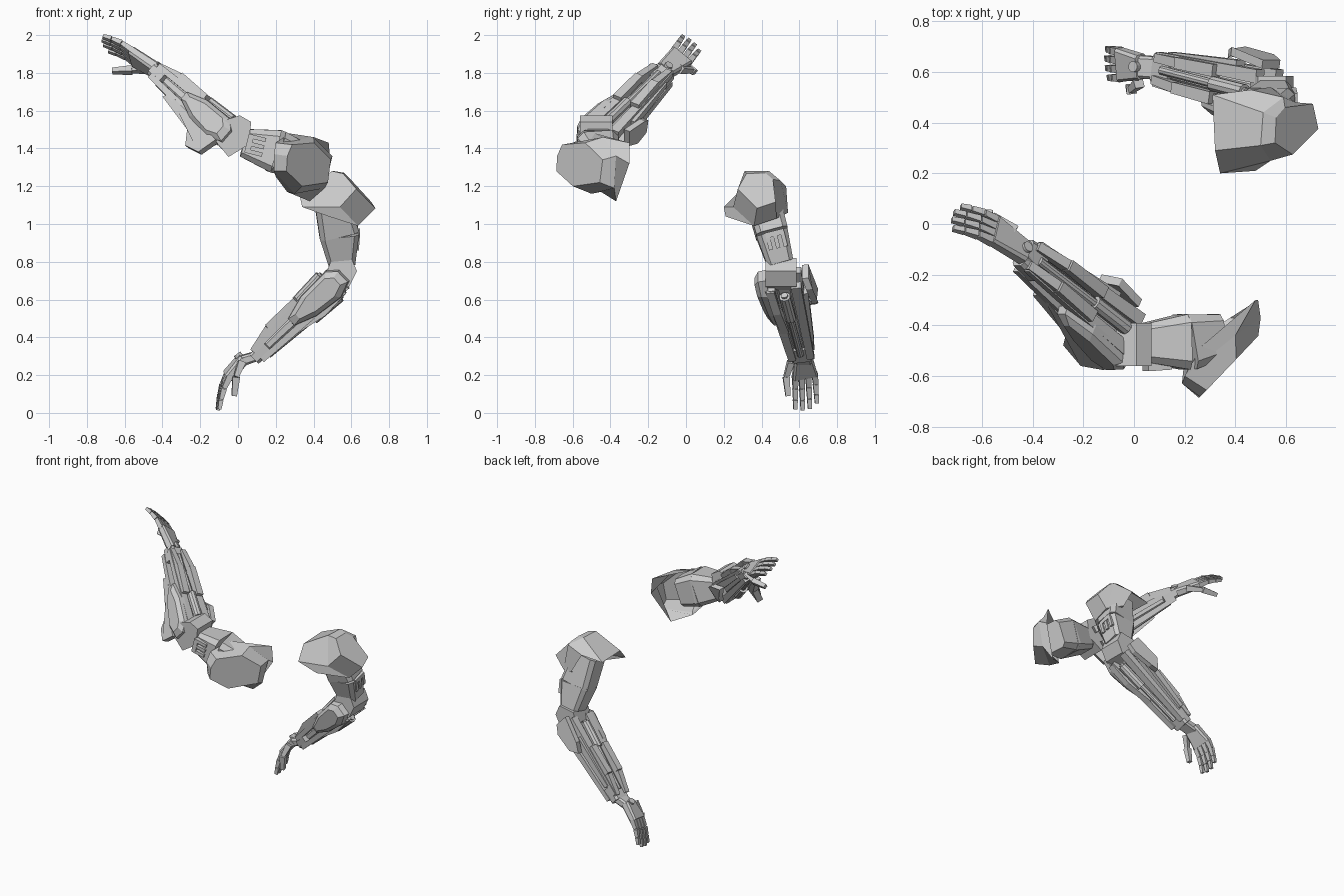
import bpy, bmesh, math
from mathutils import Vector as V

if "Cube" in bpy.data.objects:
    bpy.data.objects.remove(bpy.data.objects["Cube"])

grey = bpy.data.materials.new("light_grey")
grey.diffuse_color = (0.6, 0.6, 0.6, 1)
grey.use_nodes = True
grey.node_tree.nodes["Principled BSDF"].inputs["Base Color"].default_value = grey.diffuse_color


def mesh(name, verts, faces):
    me = bpy.data.meshes.new(name)
    me.from_pydata([tuple(v) for v in verts], [], faces)
    me.materials.append(grey)
    ob = bpy.data.objects.new(name, me)
    bpy.context.collection.objects.link(ob)
    return ob


def loft(name, rings, cap_start=True, cap_end=True):
    """Skin a list of equal-length rings of points."""
    n = len(rings[0])
    faces = [(k * n + i, k * n + (i + 1) % n, (k + 1) * n + (i + 1) % n, (k + 1) * n + i)
             for k in range(len(rings) - 1) for i in range(n)]
    if cap_start:
        faces.append(tuple(reversed(range(n))))
    if cap_end:
        faces.append(tuple((len(rings) - 1) * n + i for i in range(n)))
    return mesh(name, [p for r in rings for p in r], faces)


def flatten(points):
    """Project a ring of points onto its mean plane."""
    pts = [V(p) for p in points]
    c = sum(pts, V()) / len(pts)
    nrm = sum(((pts[i - 1] - c).cross(p - c) for i, p in enumerate(pts)), V()).normalized()
    return [p - nrm * (p - c).dot(nrm) for p in pts]


def frame(p, q, side):
    w = (V(q) - V(p)).normalized()
    s = (V(side) - V(side).dot(w) * w).normalized()
    return w, s, w.cross(s)


def beam(name, p, q, size0, size1, side, chamfer=0.0):
    """Tapered bar from p to q; sizes are (along side, across side)."""
    w, s, n = frame(p, q, side)
    rings = []
    for c, (a, b) in ((V(p), size0), (V(q), size1)):
        a, b = a / 2, b / 2
        if chamfer:
            k = chamfer * min(a, b)
            pts = [(a, -b + k), (a, b - k), (a - k, b), (-a + k, b),
                   (-a, b - k), (-a, -b + k), (-a + k, -b), (a - k, -b)]
        else:
            pts = [(a, -b), (a, b), (-a, b), (-a, -b)]
        rings.append([c + s * u + n * v for u, v in pts])
    return loft(name, rings)


def rod(name, p, q, r, sides=10):
    w, s, n = frame(p, q, (0.31, 0.2, 0.93))
    ring = [s * r * math.cos(t) + n * r * math.sin(t)
            for t in (2 * math.pi * i / sides for i in range(sides))]
    return loft(name, [[V(c) + o for o in ring] for c in (p, q)])


def forearm(arm, elbow, wrist, flap, inner):
    """Bundle of bars, pistons and armour plates around the elbow-wrist axis."""
    w, g, n = frame(elbow, wrist, (0, -1, 0))
    length = (V(wrist) - V(elbow)).length

    def at(t, a, b):
        return V(elbow) + w * t * length + g * a + n * b

    beam(arm + "_forearm_core", at(0.08, 0, 0), at(0.9, 0, 0), (0.10, 0.08), (0.07, 0.05), g, 0.5)
    # long structural bars
    for i, (a, b) in enumerate(((0.07, 0.055), (-0.07, 0.055), (0.07, -0.055), (-0.07, -0.055))):
        beam(f"{arm}_forearm_bar_{i}", at(0.03, a, b), at(0.97, a * 0.7, b * 0.6),
             (0.055, 0.045), (0.04, 0.03), g)
    # pistons with thicker sleeves
    for i, b in enumerate((0.075, -0.075)):
        rod(f"{arm}_piston_{i}", at(0.1, 0, b), at(0.92, 0, b * 0.5), 0.018)
        rod(f"{arm}_sleeve_{i}", at(0.12, 0, b), at(0.42, 0, b * 0.85), 0.03)
    # raised strips toward the wrist
    for i, a in enumerate((0.055, -0.055)):
        beam(f"{arm}_wrist_strip_{i}", at(0.4, a, 0.065), at(0.74, a * 0.9, 0.07),
             (0.05, 0.05), (0.045, 0.04), g)
        beam(f"{arm}_wrist_strip_end_{i}", at(0.74, a * 0.9, 0.06), at(0.98, a * 0.8, 0.035),
             (0.04, 0.05), (0.035, 0.03), g)
    beam(arm + "_wrist_block", at(0.86, 0, 0), at(1.02, 0, 0), (0.14, 0.08), (0.12, 0.07), g, 0.4)
    # faceted guard on the outer side
    outline = [(-0.06, -0.05), (0.08, -0.085), (0.36, -0.065), (0.56, -0.02),
               (0.56, 0.03), (0.34, 0.07), (0.02, 0.075), (-0.06, 0.03)]
    loft(arm + "_outer_guard", [
        [at(t, 0.08 - 0.02 * t, b) for t, b in outline],
        [at(0.2 + (t - 0.2) * 0.97, 0.125 - 0.04 * max(t, 0), b * 0.95) for t, b in outline],
        [at(0.2 + (t - 0.2) * 0.75, 0.15 - 0.04 * max(t, 0), b * 0.65) for t, b in outline]])
    # slimmer guard on the inner side
    plate = [(inner, -0.03), (inner + 0.1, -0.055), (0.32, -0.03), (0.4, 0.01), (0.3, 0.06), (inner, 0.07)]
    loft(arm + "_inner_guard", [[at(t, d - 0.02 * min(1, (t - inner) * 6) * (t < 0.35), b) for t, b in plate]
                                for d in (-0.105, -0.14)])
    beam(arm + "_inner_rail", at(0.25, -0.10, 0.03), at(0.85, -0.07, 0.02),
         (0.025, 0.05), (0.02, 0.03), g)
    # flap under the elbow: a plate that narrows toward the wrist
    loft(arm + "_elbow_flap", [[at(t, a + d, b) for t, a, b in flap] for d in (-0.022, 0.022)])


def hand(arm, start, wrist, knuckle, tip, across, palm_up, thumb):
    w, a, n = frame(wrist, knuckle, across)
    wrist, knuckle, tip = V(wrist), V(knuckle), V(tip)
    beam(arm + "_wrist_joint", start, wrist + w * 0.02, (0.09, 0.05), (0.09, 0.055), across, 0.4)
    beam(arm + "_palm", wrist, knuckle, (0.10, 0.06), (0.135, 0.05), a, 0.4)
    # disc on the back of the wrist
    c = wrist + w * 0.015
    rod(arm + "_wrist_disc", c, c + V(palm_up) * 0.042, 0.022, 12)
    # four fingers, three segments each
    for i in range(4):
        k = i - 1.5
        base = knuckle + a * k * 0.035 - w * 0.008
        d = (tip - knuckle) * (0.96, 1.03, 1.02, 0.9)[i] + a * k * 0.004
        bend = V(palm_up) * 0.012
        joints = [base, base + d * 0.42 + bend, base + d * 0.74 + bend * 0.7, base + d]
        for j in range(3):
            size = 0.033 - 0.004 * j
            beam(f"{arm}_finger_{i}_{j}", joints[j], joints[j + 1] - d * 0.02,
                 (size, size), (size * 0.8, size * 0.75), a)
    for j in range(2):
        beam(f"{arm}_thumb_{j}", thumb[j], thumb[j + 1], (0.035, 0.04), (0.026, 0.026), a)


def clamp_detail(arm, c, u, v):
    """Small E-shaped clip: a spine and three prongs."""
    c, u, v = V(c), V(u).normalized(), V(v).normalized()
    beam(arm + "_clip_spine", c - v * 0.05, c + v * 0.05, (0.03, 0.04), (0.03, 0.04), u)
    for i in (-1, 0, 1):
        p = c + v * 0.04 * i
        beam(f"{arm}_clip_prong_{i + 1}", p, p + u * 0.08, (0.022, 0.04), (0.022, 0.03), v)


# ---------------- raised arm ----------------
A = "raised"
cap = [(.28, -.70, 1.36), (.27, -.64, 1.42), (.40, -.53, 1.43), (.50, -.45, 1.34),
       (.475, -.455, 1.22), (.33, -.59, 1.20), (.26, -.69, 1.28)]
mid = [(.19, -.63, 1.37), (.20, -.60, 1.43), (.40, -.44, 1.46), (.50, -.37, 1.36),
       (.46, -.38, 1.19), (.30, -.50, 1.16), (.19, -.62, 1.28)]
skirt = [(.24, -.50, 1.43), (.27, -.48, 1.48), (.48, -.30, 1.43), (.49, -.30, 1.32),
         (.38, -.37, 1.12), (.26, -.45, 1.17), (.20, -.53, 1.25)]
loft(A + "_shoulder_pad", [flatten(cap), mid, skirt], True, False)
beam(A + "_upper_arm", (.20, -.465, 1.385), (.33, -.44, 1.335), (.22, .23), (.17, .19), (0, 1, 0), .3)
beam(A + "_upper_arm_taper", (.03, -.47, 1.43), (.20, -.465, 1.385), (.15, .15), (.22, .23), (0, 1, 0), .3)
clamp_detail(A, (.06, -.56, 1.425), (1, 0, -.25), (.25, 0, 1))
# hexagonal elbow joint
hexa = [(-.07, 1.55), (.01, 1.575), (.07, 1.54), (.055, 1.42), (-.05, 1.355), (-.12, 1.44)]
loft(A + "_elbow", [[(x, y, z) for x, z in hexa] for y in (-.56, -.39)])
forearm(A, (-.03, -.45, 1.45), (-.43, -.12, 1.80),
        [(-.02, .12, -.06), (.03, .12, -.17), (.2, .09, -.19), (.3, .08, -.12),
         (.72, .06, -.075), (.7, .05, -.04)], 0.1)
hand(A, (-.40, -.14, 1.775), (-.43, -.115, 1.81), (-.555, -.025, 1.885), (-.72, .035, 1.965),
     (.2, .7, -.6), (.6, .45, .65), [(-.47, -.03, 1.82), (-.56, .03, 1.815), (-.665, .045, 1.81)])

# ---------------- lowered arm ----------------
B = "lowered"
cap = [(.56, .32, 1.27), (.56, .42, 1.27), (.60, .46, 1.24), (.70, .475, 1.11),
       (.735, .375, 1.09), (.62, .275, 1.18)]
mid = [(.50, .31, 1.28), (.51, .44, 1.28), (.59, .50, 1.23), (.64, .48, 1.03),
       (.635, .36, .99), (.54, .25, 1.09)]
skirt = [(.32, .29, 1.18), (.31, .51, 1.18), (.46, .53, 1.20), (.54, .54, 1.06),
         (.48, .21, 1.04), (.34, .20, 1.09)]
loft(B + "_shoulder_pad", [flatten(cap), mid, skirt], True, False)
beam(B + "_upper_arm", (.49, .40, 1.15), (.535, .455, .95), (.18, .18), (.17, .21), (0, 1, 0), .3)
beam(B + "_upper_arm_taper", (.535, .455, .95), (.55, .50, .79), (.17, .21), (.14, .14), (0, 1, 0), .3)
clamp_detail(B, (.625, .47, .95), (0, .25, -1), (0, 1, .25))
# blocky elbow joint
hexa = [(.49, .80), (.60, .82), (.63, .75), (.59, .67), (.52, .65), (.46, .72)]
loft(B + "_elbow", [[(x, y, z) for x, z in hexa] for y in (.42, .585)])
forearm(B, (.54, .51, .72), (.10, .615, .30),
        [(.02, .07, -.04), (.04, .07, -.085), (.3, .06, -.095), (.6, .05, -.06), (.58, .05, -.04)], 0.0)
hand(B, (.11, .615, .305), (.03, .62, .29), (-.055, .63, .195), (-.112, .637, .013), (-.25, 1, 0),
     (-.6, 0, .8), [(.02, .555, .27), (-.01, .53, .19), (-.02, .54, .09)])

# consistent outward normals
for ob in bpy.context.collection.objects:
    bm = bmesh.new()
    bm.from_mesh(ob.data)
    bmesh.ops.recalc_face_normals(bm, faces=bm.faces[:])
    bm.to_mesh(ob.data)
    bm.free()
